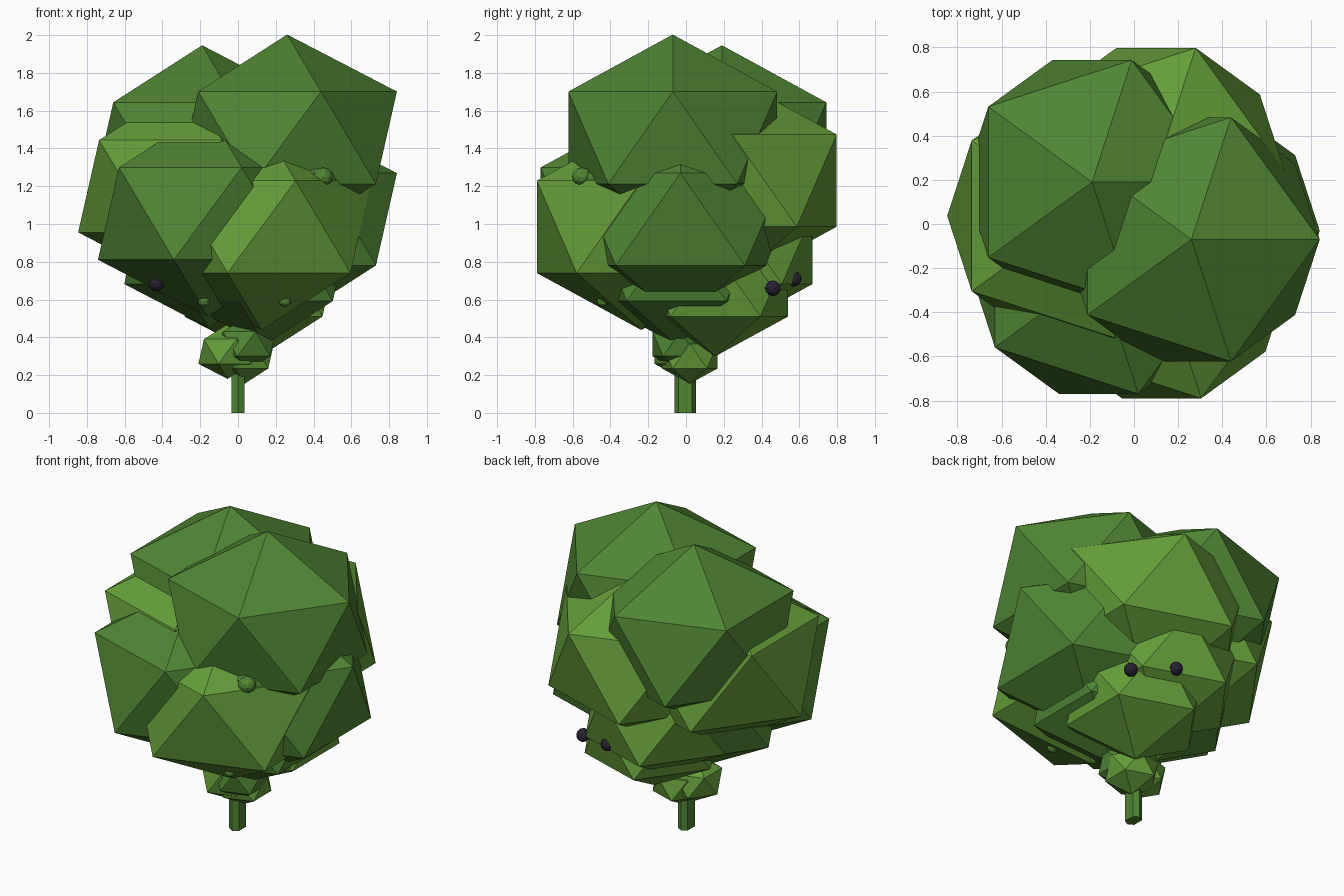
import bpy

if "Cube" in bpy.data.objects:
    bpy.data.objects.remove(bpy.data.objects["Cube"])


def material(name, r, g, b):
    m = bpy.data.materials.new(name)
    m.diffuse_color = (r, g, b, 1)
    m.use_nodes = True
    m.node_tree.nodes["Principled BSDF"].inputs["Base Color"].default_value = m.diffuse_color
    return m


DARK = material("leaf green", 0.08, 0.235, 0.034)
LIGHT = material("light leaf green", 0.13, 0.34, 0.042)
BERRY = material("dark berry", 0.022, 0.016, 0.032)


def finish(name, mat):
    ob = bpy.context.object
    ob.name = name
    ob.data.materials.append(mat)
    return ob


def ball(name, loc, radius, mat, squash=0.84, detail=1):
    bpy.ops.mesh.primitive_ico_sphere_add(subdivisions=detail, radius=1, location=loc)
    ob = finish(name, mat)
    ob.scale = (radius, radius, radius * squash)
    return ob


# large foliage clumps
for x, y, z, mat in [
    (0.26, -0.07, 1.457, DARK), (-0.19, 0.19, 1.40, DARK),
    (0.125, -0.237, 0.985, LIGHT), (-0.16, -0.217, 1.055, DARK),
    (-0.265, 0.037, 1.20, LIGHT), (0.10, 0.245, 1.23, LIGHT),
    (0.26, -0.03, 1.025, DARK),
]:
    ball("large_leaf_clump", (x, y, z), 0.65, mat)

# medium lower clumps
for x, y, z, r, mat in [
    (-0.155, 0.02, 0.87, 0.50, DARK), (0.0, 0.245, 0.87, 0.50, LIGHT),
    (0.14, -0.05, 0.78, 0.50, DARK), (0.12, 0.156, 0.68, 0.452, LIGHT),
]:
    ball("lower_leaf_clump", (x, y, z), r, mat)

# small clumps around the stem
for x, y, z, mat in [
    (-0.055, -0.02, 0.325, LIGHT), (0.035, 0.02, 0.30, LIGHT), (0.045, -0.03, 0.365, DARK),
]:
    ball("stem_leaf_clump", (x, y, z), 0.173, mat)

# paired stem
for y in (-0.02, 0.012):
    bpy.ops.mesh.primitive_cylinder_add(vertices=6, radius=0.04, depth=0.5, location=(0, y, 0.25))
    finish("stem", DARK)

# ripe berries
for loc in [(0.41, 0.46, 0.66), (0.16, 0.57, 0.71), (-0.43, -0.33, 0.685)]:
    ball("ripe_berry", loc, 0.042, BERRY, 1, 2)

# unripe green berries
for loc, r in [((-0.18, -0.36, 0.59), 0.032), ((0.25, -0.44, 0.59), 0.032), ((0.45, -0.55, 1.25), 0.055)]:
    ball("green_berry", loc, r, DARK, 0.9, 2)
